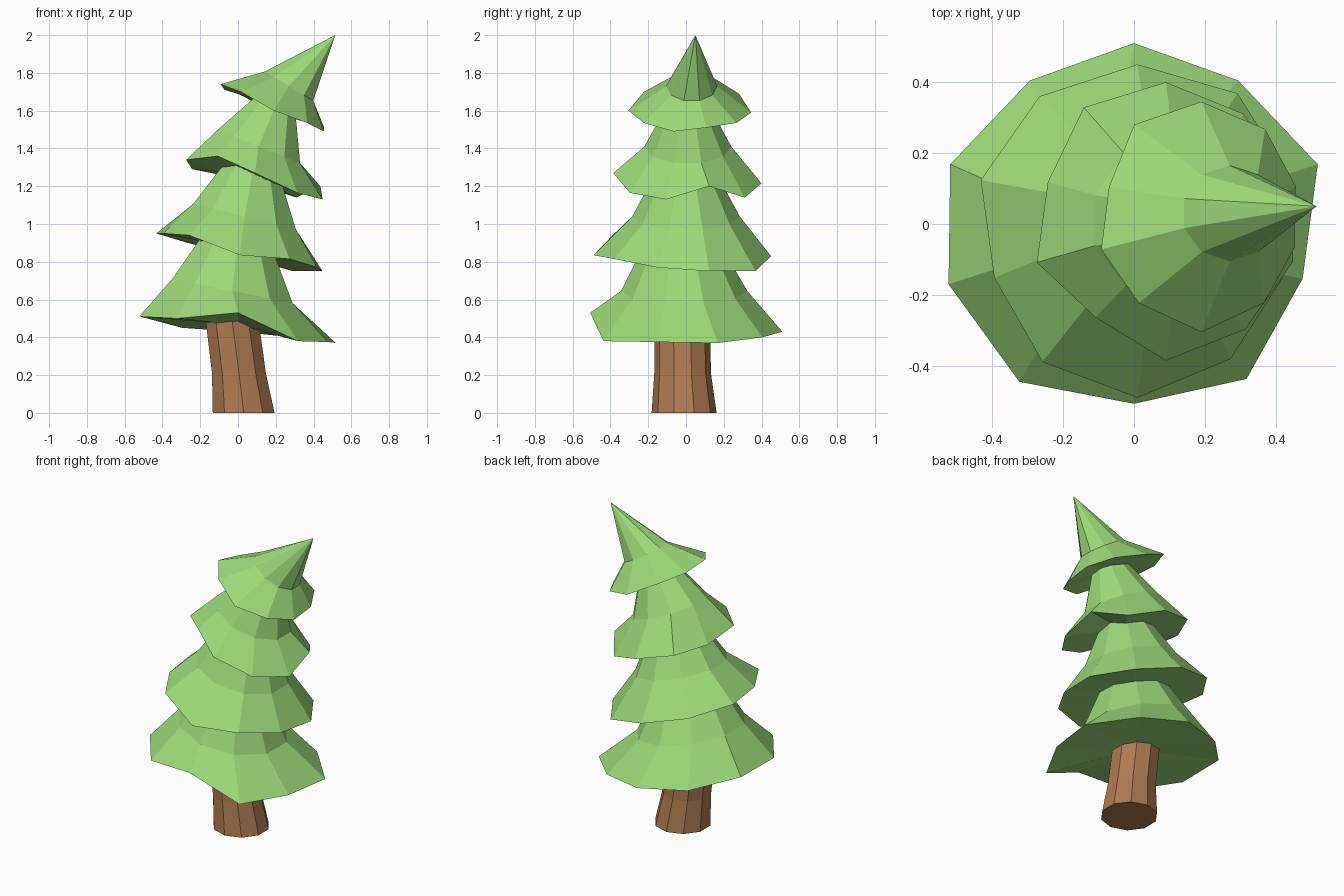
import bpy, bmesh
from math import cos, sin, radians

if "Cube" in bpy.data.objects:
    bpy.data.objects.remove(bpy.data.objects["Cube"])

SIDES = 10


def material(name, rgb):
    m = bpy.data.materials.new(name)
    m.diffuse_color = (*rgb, 1)
    m.use_nodes = True
    m.node_tree.nodes["Principled BSDF"].inputs["Base Color"].default_value = m.diffuse_color
    return m


def ring(centre, r, tilt=0.0):
    """Ten-sided ring; tilt slopes its height along x. r is a number or a list."""
    cx, cy, cz = centre
    pts = []
    for i in range(SIDES):
        a = radians(90 + 36 * i)
        ri = r[i] if isinstance(r, list) else r
        pts.append((cx + ri * cos(a), cy + ri * sin(a), cz + tilt * ri * cos(a)))
    return pts


def loft(name, rings, mat, bottom, top=None):
    """Skin the rings; bottom is a fan centre, top an apex or None for a flat cap."""
    bm = bmesh.new()
    loops = [[bm.verts.new(p) for p in r] for r in rings]
    for lo, hi in zip(loops, loops[1:]):
        for i in range(SIDES):
            j = (i + 1) % SIDES
            bm.faces.new((lo[i], lo[j], hi[j], hi[i]))
    base = bm.verts.new(bottom)
    for i in range(SIDES):
        bm.faces.new((base, loops[0][(i + 1) % SIDES], loops[0][i]))
    if top:
        tip = bm.verts.new(top)
        for i in range(SIDES):
            bm.faces.new((loops[-1][i], loops[-1][(i + 1) % SIDES], tip))
    else:
        bm.faces.new(loops[-1])
    bmesh.ops.recalc_face_normals(bm, faces=bm.faces)
    me = bpy.data.meshes.new(name)
    bm.to_mesh(me)
    bm.free()
    me.materials.append(mat)
    bpy.context.collection.objects.link(bpy.data.objects.new(name, me))


def tier(name, centre, radii, heights, upper, apex=None):
    """Skirt of branches: uneven rim, then tilted upper rings (centre, radius, tilt)."""
    rim = [(x, y, z) for (x, y, _), z in zip(ring((*centre, 0), radii), heights)]
    mean_z = sum(heights) / SIDES
    loft(name, [rim] + [ring(*u) for u in upper], green, (*centre, mean_z + 0.02), apex)


green = material("needles", (0.33, 0.70, 0.19))
brown = material("bark", (0.43, 0.20, 0.085))

# Trunk, leaning slightly to the left
loft("trunk", [ring((0.03, -0.01, 0), 0.172), ring((0.005, -0.018, 0.21), 0.15),
               ring((-0.035, -0.02, 0.52), 0.147)], brown, (0.03, -0.01, 0))

# Branch tiers, bottom to top
tier("bottom_branches", (0, 0),
     [.51, .50, .545, .55, .55, .507, .54, .50, .545, .50],
     [.43, .45, .51, .51, .50, .53, .38, .375, .37, .40],
     [((-0.03, -0.01, 0.645), 0.335, -0.2), ((0, -0.02, 0.93), 0.18, -0.2)])

tier("lower_middle_branches", (0.01, -0.02),
     [.47, .47, .465, .425, .456, .47, .446, .43, .46, .48],
     [.83, .90, .95, .95, .94, .835, .815, .77, .75, .75],
     [((0.035, 0, 1.04), 0.285, -0.25), ((0.08, 0, 1.29), 0.15, -0.3)])

tier("upper_middle_branches", (0.09, 0.01),
     [.39, .394, .35, .383, .338, .395, .38, .377, .364, .372],
     [1.215, 1.27, 1.29, 1.34, 1.36, 1.27, 1.165, 1.13, 1.20, 1.14],
     [((0.11, 0.01, 1.41), 0.23, -0.4), ((0.2, 0.01, 1.63), 0.11, -0.45)])

tier("top_branches", (0.19, 0.02),
     [.325, .322, .274, .297, .30, .325, .30, .277, .28, .306],
     [1.59, 1.69, 1.71, 1.74, 1.70, 1.60, 1.535, 1.49, 1.51, 1.535],
     [((0.27, 0.03, 1.73), 0.135, -0.6)], apex=(0.515, 0.05, 2.0))
